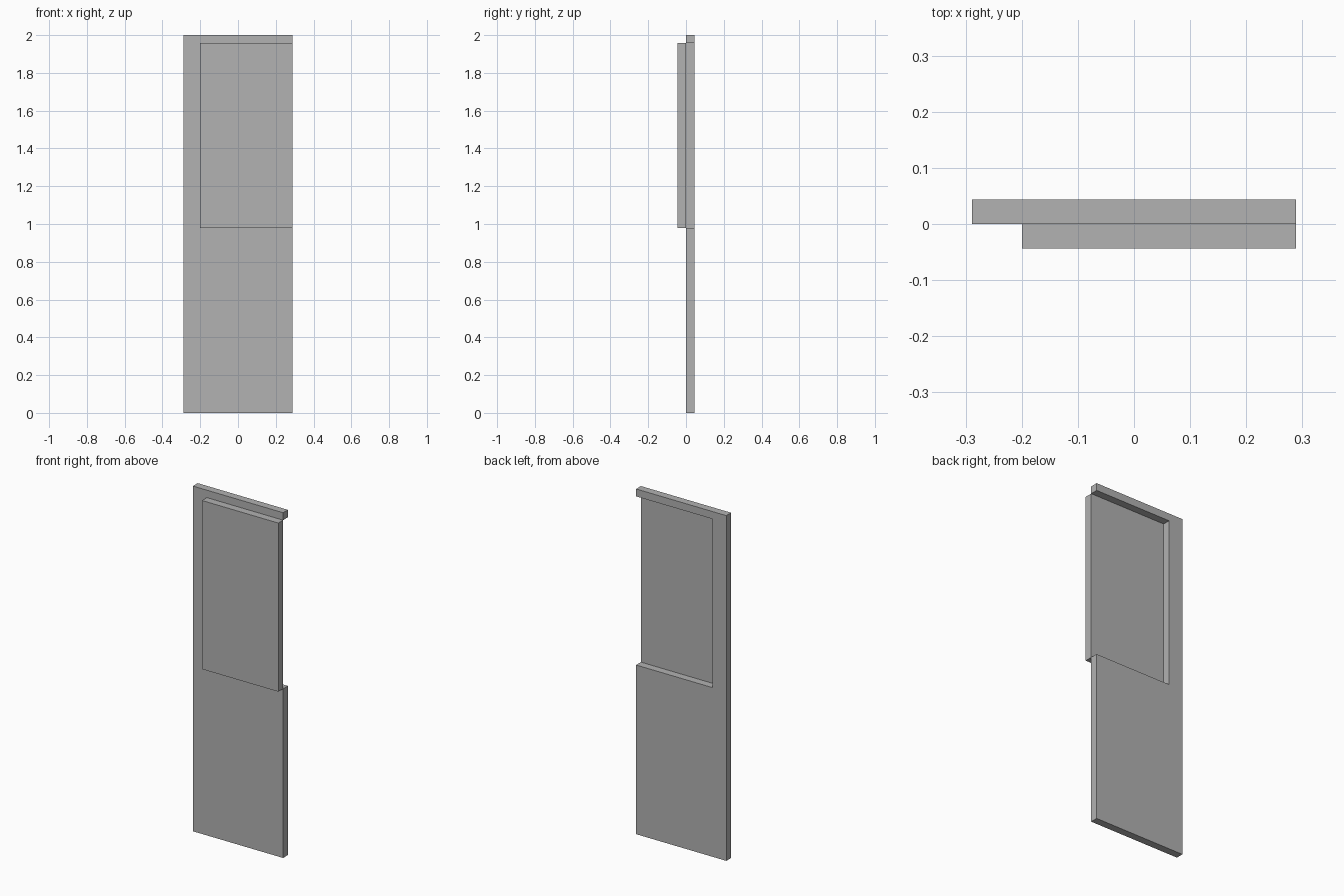
import bpy
import bmesh

cube = bpy.data.objects.get("Cube")
if cube:
    bpy.data.objects.remove(cube, do_unlink=True)

# One plain grey for the whole model
grey = bpy.data.materials.new("plain_grey")
grey.use_nodes = True
colour = (0.445, 0.445, 0.445, 1)
grey.diffuse_color = colour
grey.node_tree.nodes["Principled BSDF"].inputs["Base Color"].default_value = colour

HALF_WIDTH, HEIGHT, THICK = 0.289, 2.0, 0.044
NOTCH_X, NOTCH_LOW, NOTCH_HIGH = -0.2, 0.98, 1.957


def slab(name, outline, y_front, y_back):
    """Extrude an x-z outline from y_front to y_back."""
    bm = bmesh.new()
    face = bm.faces.new([bm.verts.new((x, y_front, z)) for x, z in outline])
    result = bmesh.ops.extrude_face_region(bm, geom=[face])
    moved = [v for v in result["geom"] if isinstance(v, bmesh.types.BMVert)]
    bmesh.ops.translate(bm, verts=moved, vec=(0, y_back - y_front, 0))
    bmesh.ops.recalc_face_normals(bm, faces=bm.faces)
    mesh = bpy.data.meshes.new(name)
    bm.to_mesh(mesh)
    bm.free()
    mesh.materials.append(grey)
    obj = bpy.data.objects.new(name, mesh)
    bpy.context.collection.objects.link(obj)
    return obj


# Tall back board with an opening cut in from its left edge
slab("back_board", [
    (-HALF_WIDTH, 0), (HALF_WIDTH, 0),
    (HALF_WIDTH, NOTCH_LOW), (NOTCH_X, NOTCH_LOW),
    (NOTCH_X, NOTCH_HIGH), (HALF_WIDTH, NOTCH_HIGH),
    (HALF_WIDTH, HEIGHT), (-HALF_WIDTH, HEIGHT),
], 0, THICK)

# Panel of the same size as the opening, set in front of it
slab("front_panel", [
    (NOTCH_X, NOTCH_LOW), (HALF_WIDTH, NOTCH_LOW),
    (HALF_WIDTH, NOTCH_HIGH), (NOTCH_X, NOTCH_HIGH),
], -THICK, 0)
